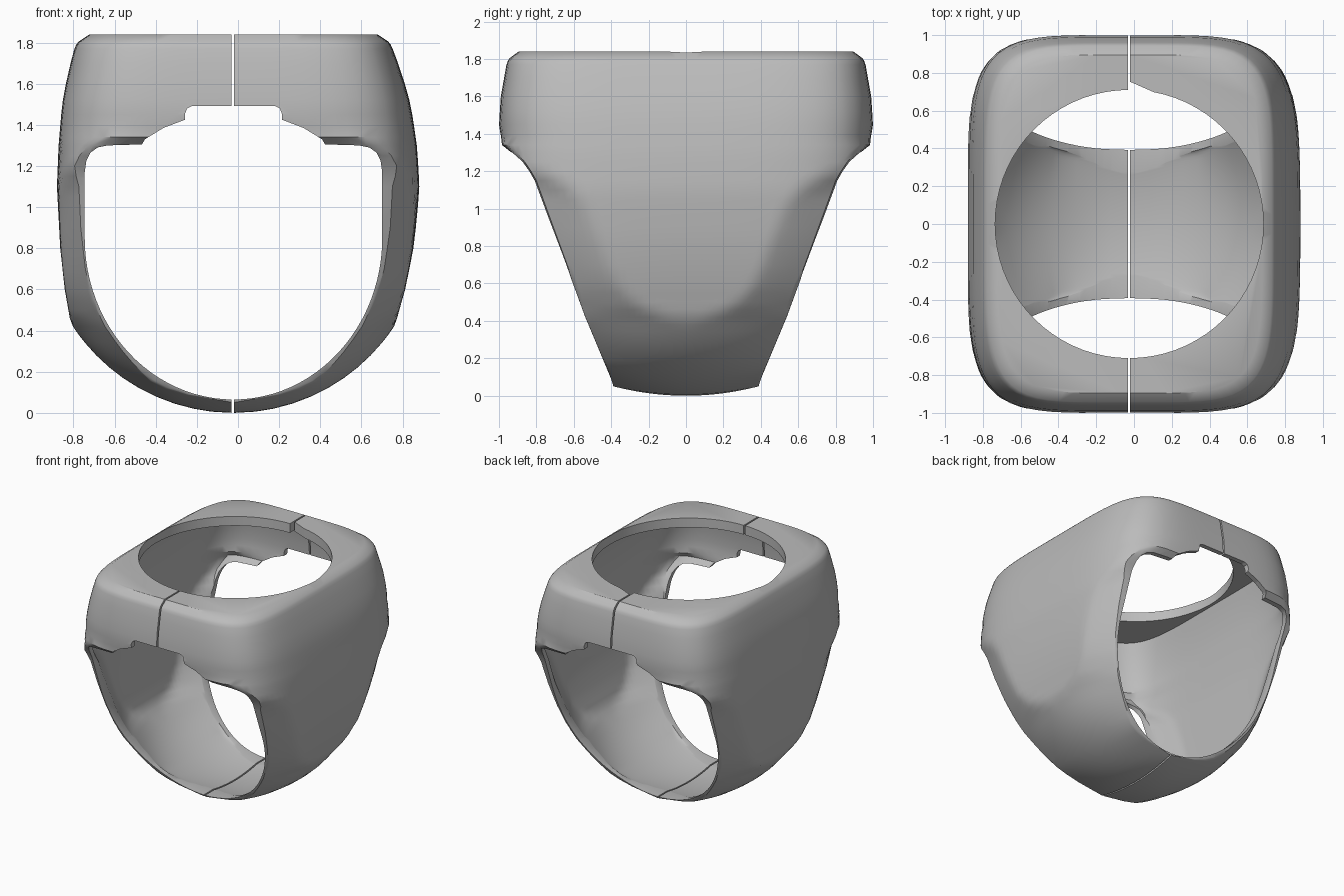
import bpy, bmesh, math

cube = bpy.data.objects.get("Cube")
if cube:
    bpy.data.objects.remove(cube, do_unlink=True)

CX = -0.022   # middle of the band
WALL = 0.038  # thickness of the hollow shell

steel = bpy.data.materials.new("satin grey")
steel.use_nodes = True
GREY = (0.5, 0.5, 0.5, 1)
steel.diffuse_color = GREY
steel.node_tree.nodes["Principled BSDF"].inputs["Base Color"].default_value = GREY


def table(points, z):
    """Linear lookup in a short list of (z, value)."""
    for (z0, v0), (z1, v1) in zip(points, points[1:]):
        if z <= z1:
            return v0 + (v1 - v0) * max(0, (z - z0) / (z1 - z0))
    return points[-1][1]


def loft(name, loops):
    """Solid skinned through closed loops of equal length, stacked upward."""
    bm = bmesh.new()
    rings = [[bm.verts.new(p) for p in loop] for loop in loops]
    for a, b in zip(rings, rings[1:]):
        for i in range(len(a)):
            j = (i + 1) % len(a)
            bm.faces.new((a[i], a[j], b[j], b[i]))
    bm.faces.new(rings[0])
    bm.faces.new(rings[-1])
    bmesh.ops.remove_doubles(bm, verts=bm.verts, dist=0.0005)
    bmesh.ops.recalc_face_normals(bm, faces=bm.faces)
    mesh = bpy.data.meshes.new(name)
    bm.to_mesh(mesh)
    bm.free()
    ob = bpy.data.objects.new(name, mesh)
    bpy.context.collection.objects.link(ob)
    return ob


def rounded(n, w, d, my=18, mx=12):
    """Rounded rectangle loop; a larger n gives squarer corners."""
    quad = [(1, i / my) for i in range(my)] + [(1 - i / mx, 1) for i in range(mx)]
    loop = quad + [(0, 1)] + [(-p, q) for p, q in reversed(quad)]
    loop += [(p, -q) for p, q in reversed(loop[1:-1])]
    out = []
    for p, q in loop:
        s = (abs(p) ** n + abs(q) ** n) ** (-1 / n)
        out.append((p * s * w, q * s * d))
    return out


# Outline of the ring by height
WIDTH = [(.43, .79), (.6, .82), (.8, .842), (1.1, .858), (1.3, .85), (1.5, .833),
         (1.65, .805), (1.77, .773), (1.79, .764), (1.805, .752), (1.84, .70)]
DEPTH = [(0, .388), (.05, .402), (1.16, .815), (1.24, .865), (1.29, .92), (1.34, .985),
         (1.45, 1), (1.6, .99), (1.77, .96), (1.79, .953), (1.805, .943), (1.84, .895)]
EDGE = [(0, 0), (.05, .25), (.1, .38), (.2, .475), (.3, .55), (.43, .63), (.55, .682),
        (.7, .715), (.9, .737), (1.1, .745), (1.2, .77), (1.34, .86)]
FLAT = [(.36, 0), (.42, .08), (.46, .19), (.5, .27), (.6, .36), (.8, .43), (1, .5),
        (1.1, .56), (1.2, .69), (1.34, .98)]
SQUARE = [(1.24, 16), (1.36, 5)]
CURVE = [(.32, 2), (.52, 1.2)]
ARC = 0.935  # radius of the round bottom


def section(z, inset=0):
    """One horizontal loop: rounded rectangle with chamfered shank shoulders."""
    if z < .43:
        w = math.sqrt(max(0, (ARC - inset) ** 2 - (ARC - z) ** 2))
    else:
        w = table(WIDTH, z) - inset
    d, e, f, n, c = (table(t, z) for t in (DEPTH, EDGE, FLAT, SQUARE, CURVE))
    d -= inset
    e = max(0, min(e - inset, w))
    bulge = .045 * max(0, math.cos((z - 1.12) * 2.4)) if .45 < z < 1.78 else 0
    out = []
    for x, y in rounded(n, w, d):
        if z < 1.36:
            t = min(1, max(0, (abs(y) - f) / max(d - f, .01)))
            limit = min(w - (w - e) * t ** c, w * (1 - abs(y) ** 5) ** .2)
            x = max(-limit, min(limit, x))
        if x > 0:
            x += bulge * (x / w) ** 3 * (1 - .5 * y * y)
        crown = .05 * (y / d) ** 2 * max(0, 1 - z / .42)
        out.append((CX + x, y, z + crown))
    return out


# Ring body lofted upward
levels = [0, .006, .02, .045, .08, .12, .17, .22, .28, .34, .38, .42, .46, .5, .55, .6, .7,
          .8, .9, 1, 1.05, 1.1, 1.15, 1.2, 1.25, 1.3, 1.34, 1.39, 1.45, 1.52, 1.6, 1.7,
          1.77, 1.79, 1.805, 1.84]
ring = loft("ring_body", [section(z) for z in levels])
ring.data.materials.append(steel)

# Finger opening with stepped arch
half = [(.723 * math.sin(a), .85 - .785 * math.cos(a))
        for a in [math.pi / 2 * i / 24 for i in range(25)]]
half += [(.723, 1.17), (.715, 1.225), (.695, 1.265), (.66, 1.29), (.61, 1.3), (.445, 1.305),
         (.43, 1.33), (.34, 1.385), (.235, 1.425), (.235, 1.455), (.225, 1.48), (.2, 1.492)]
outline = half + [(-x, z) for x, z in reversed(half[1:])]
bore = loft("bore_cutter", [[(CX + x, y, z) for x, y in [] or []] or
                            [(CX + x, y, z) for x, z in outline] for y in (-1.2, 1.2)])

# Hollow inside, following the outer walls
inner_levels = [WALL + z for z in levels if z < 1.65] + [1.7, 1.765]
hollow = loft("hollow_cutter", [section(z, WALL) for z in inner_levels])

# Round seat in the top, with a tapered key notch at the back
bpy.ops.mesh.primitive_cylinder_add(vertices=72, radius=.71, depth=.8, location=(CX - .003, 0, 1.6))
seat = bpy.context.object
seat.name = "seat_cutter"
wedge = [(-.025, .6), (-.025, .755), (.1, .7), (.1, .6)]
notch = loft("notch_cutter", [[(x, y, z) for x, y in wedge] for z in (1.7, 2)])

# Split through the ring
gap = [(-.032, -1.3), (-.02, -1.3), (-.02, 1.3), (-.032, 1.3)]
split = loft("split_cutter", [[(x, y, z) for x, y in gap] for z in (-.2, 2.2)])

bpy.context.view_layer.objects.active = ring
for cutter in (bore, hollow, seat, notch, split):
    mod = ring.modifiers.new(cutter.name, "BOOLEAN")
    mod.operation = "DIFFERENCE"
    mod.solver = "EXACT"
    mod.object = cutter
    bpy.ops.object.modifier_apply(modifier=mod.name)
    bpy.data.objects.remove(cutter, do_unlink=True)

bpy.ops.object.select_all(action="DESELECT")
ring.select_set(True)
bpy.ops.object.shade_smooth_by_angle(angle=math.radians(35))
